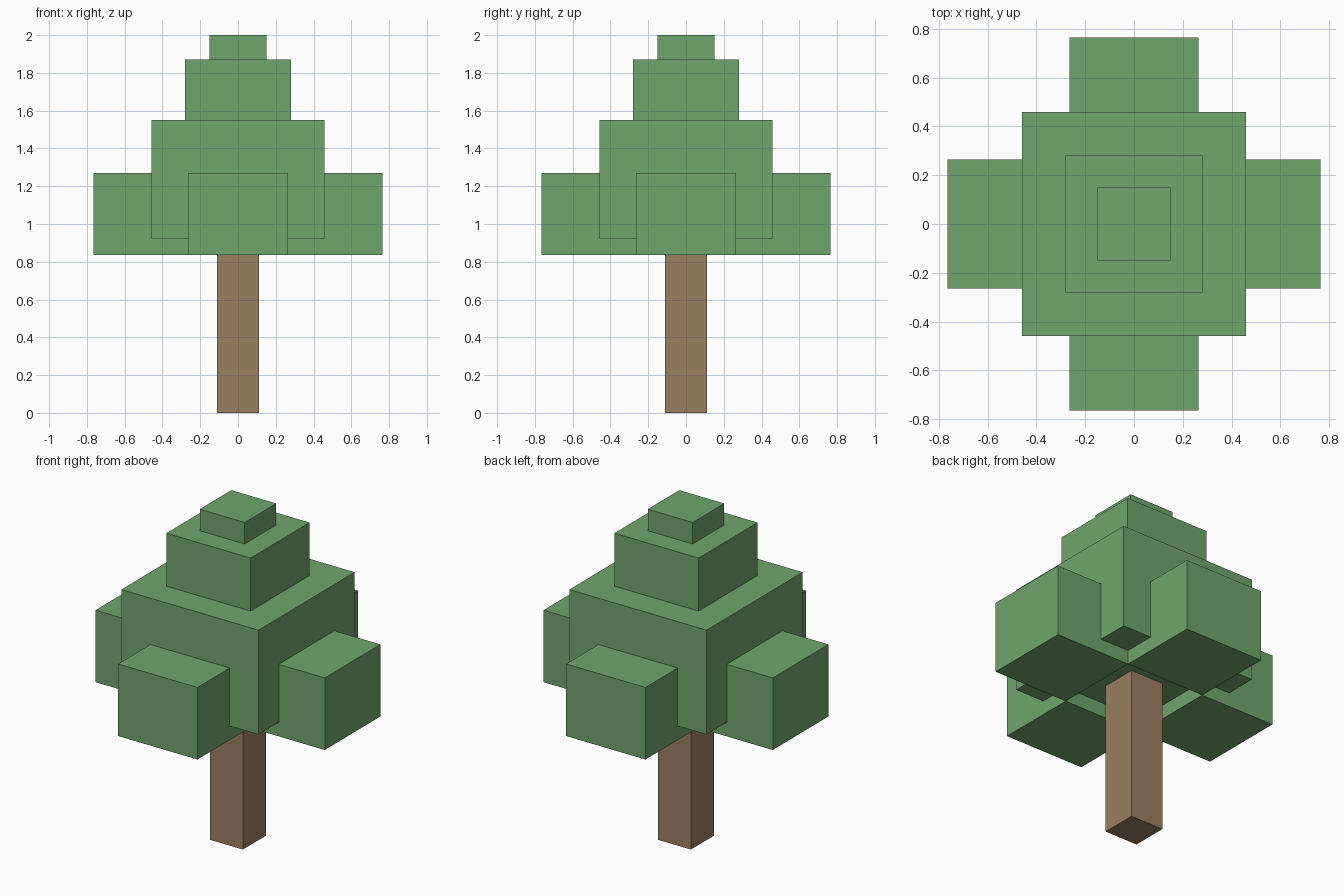
import bpy

if "Cube" in bpy.data.objects:
    bpy.data.objects.remove(bpy.data.objects["Cube"])


def material(name, color):
    mat = bpy.data.materials.new(name)
    mat.diffuse_color = color
    mat.use_nodes = True
    mat.node_tree.nodes["Principled BSDF"].inputs["Base Color"].default_value = mat.diffuse_color
    return mat


bark = material("bark", (0.33, 0.21, 0.12, 1))
leaves = material("leaves", (0.16, 0.38, 0.15, 1))


def box(name, x, y, z, mat):
    """Box spanning the given (min, max) ranges."""
    spans = (x, y, z)
    bpy.ops.mesh.primitive_cube_add(size=1, location=[(a + b) / 2 for a, b in spans])
    ob = bpy.context.object
    ob.name = name
    ob.scale = [b - a for a, b in spans]
    bpy.ops.object.transform_apply(location=False, rotation=False, scale=True)
    ob.data.materials.append(mat)
    return ob


def centred(name, half, z, mat):
    return box(name, (-half, half), (-half, half), z, mat)


# Trunk, running up to the underside of the foliage
centred("trunk", 0.11, (0, 0.925), bark)

# Stacked foliage tiers
centred("foliage_lower", 0.458, (0.92, 1.55), leaves)
centred("foliage_middle", 0.281, (1.55, 1.87), leaves)
centred("foliage_top", 0.15, (1.87, 2.0), leaves)

# Four side clumps, meeting corner to corner beneath the lower tier
side, inner, outer = (-0.265, 0.265), 0.265, 0.765
for sign, x_name, y_name in ((1, "right", "back"), (-1, "left", "front")):
    reach = tuple(sorted((sign * inner, sign * outer)))
    box("foliage_" + x_name, reach, side, (0.835, 1.27), leaves)
    box("foliage_" + y_name, side, reach, (0.835, 1.27), leaves)
